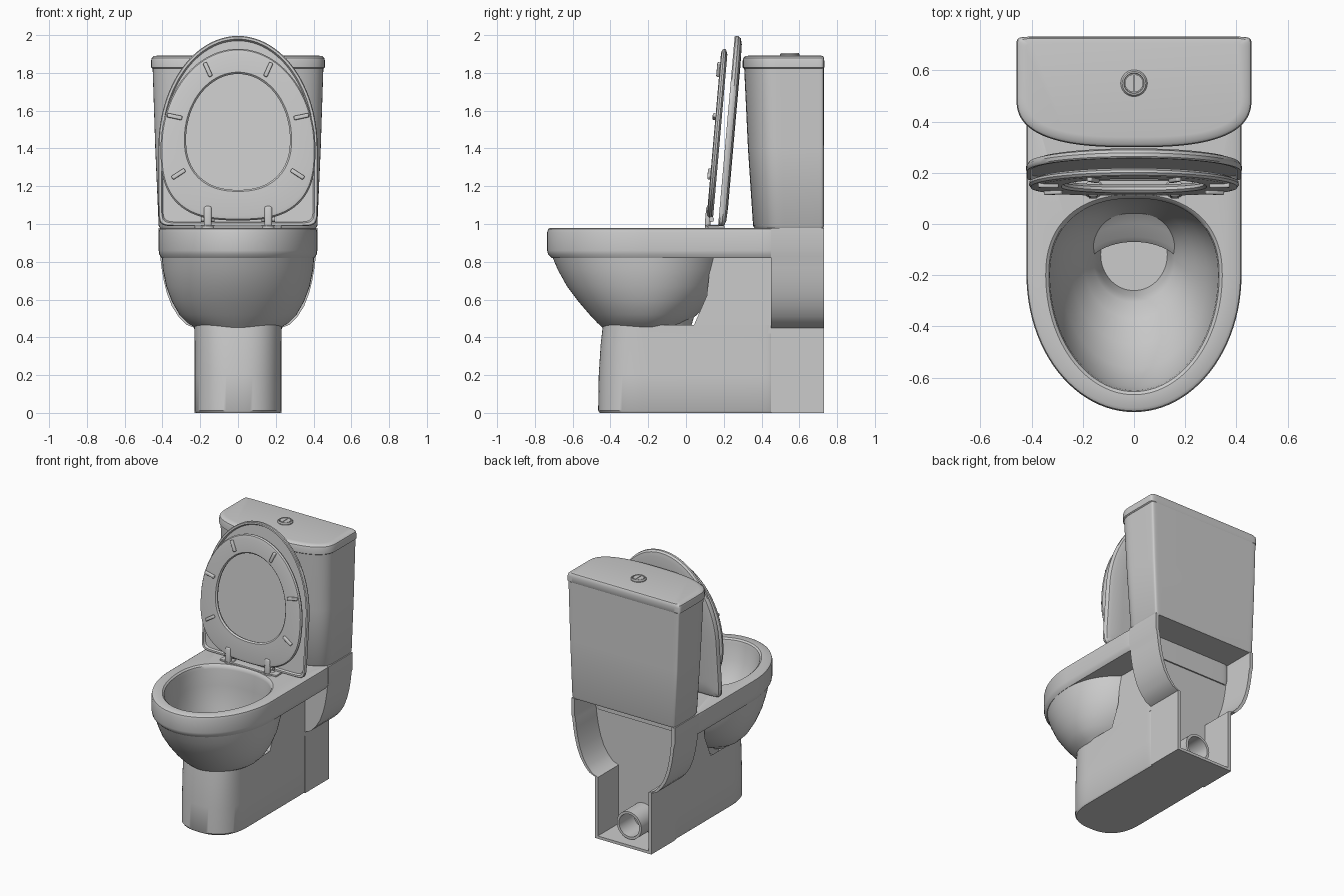
import bpy, bmesh, math
from mathutils import Matrix

if "Cube" in bpy.data.objects:
    bpy.data.objects.remove(bpy.data.objects["Cube"])

N = 96


def outline(hw, yf, ym, yb, z, nf=2.0, nb=2.0):
    """Egg/D-shaped ring: half width, front y, widest y, back y, height, roundness front/back."""
    pts = []
    for i in range(N):
        t = 2 * math.pi * i / N
        c, s = math.cos(t), math.sin(t)
        n = nb if s > 0 else nf
        r = (yb - ym) if s > 0 else (ym - yf)
        x = math.copysign(abs(c) ** (2 / n), c) * hw if abs(c) > 1e-9 else 0
        y = math.copysign(abs(s) ** (2 / n), s) * r if abs(s) > 1e-9 else 0
        pts.append((x, ym + y, z))
    return pts


def finish(name, bm, matrix=None, angle=35):
    bmesh.ops.recalc_face_normals(bm, faces=bm.faces)
    me = bpy.data.meshes.new(name)
    bm.to_mesh(me)
    bm.free()
    ob = bpy.data.objects.new(name, me)
    bpy.context.collection.objects.link(ob)
    if matrix:
        ob.matrix_world = matrix
    bpy.ops.object.select_all(action='DESELECT')
    ob.select_set(True)
    bpy.context.view_layer.objects.active = ob
    bpy.ops.object.shade_smooth_by_angle(angle=math.radians(angle))
    return ob


def loft(name, rings, cap_start=True, cap_end=True, closed=False, matrix=None):
    bm = bmesh.new()
    vs = [[bm.verts.new(p) for p in r] for r in rings]
    pairs = list(zip(vs, vs[1:])) + ([(vs[-1], vs[0])] if closed else [])
    for a, b in pairs:
        for i in range(N):
            j = (i + 1) % N
            bm.faces.new((a[i], a[j], b[j], b[i]))
    if not closed:
        if cap_start:
            bm.faces.new(vs[0])
        if cap_end:
            bm.faces.new(vs[-1])
    return finish(name, bm, matrix)


def prism(name, pts, to3d, a, b):
    """Extrude a 2D polygon between depths a and b."""
    bm = bmesh.new()
    f = [bm.verts.new(to3d(p, a)) for p in pts]
    g = [bm.verts.new(to3d(p, b)) for p in pts]
    n = len(pts)
    bm.faces.new(f)
    bm.faces.new(g)
    for i in range(n):
        bm.faces.new((f[i], f[(i + 1) % n], g[(i + 1) % n], g[i]))
    return finish(name, bm)


def box(name, size, matrix, bevel=0.0):
    bm = bmesh.new()
    bmesh.ops.create_cube(bm, size=1)
    bmesh.ops.scale(bm, vec=size, verts=bm.verts)
    if bevel:
        bmesh.ops.bevel(bm, geom=bm.edges[:], offset=bevel, segments=3, affect='EDGES', profile=0.5)
    return finish(name, bm, matrix)


# Bowl: well, inner wall, rim with deck, then outer underside
inner = [(.13, -.26, -.12, 0, .30), (.145, -.28, -.13, .01, .39), (.158, -.305, -.14, .022, .44),
         (.19, -.37, -.17, .04, .50), (.24, -.47, -.19, .065, .59), (.285, -.565, -.2, .085, .70),
         (.32, -.635, -.2, .10, .83), (.328, -.65, -.2, .10, .95), (.333, -.655, -.2, .105, .97),
         (.345, -.667, -.2, .115, .98)]
deck = [(.405, -.718, -.2, .50, .98), (.416, -.73, -.2, .50, .973), (.42, -.735, -.2, .50, .955),
        (.42, -.735, -.2, .50, .86), (.417, -.73, -.2, .50, .84), (.405, -.71, -.2, .50, .82)]
under = [(.403, -.705, -.2, .22, .82), (.398, -.68, -.2, .205, .76), (.38, -.63, -.2, .175, .67),
         (.35, -.57, -.2, .125, .59), (.31, -.51, -.2, .06, .52), (.265, -.468, -.2, .0, .475),
         (.225, -.44, -.2, -.05, .45), (.20, -.42, -.2, -.07, .43)]
loft("bowl", [outline(*r, nb=2.3) for r in inner] + [outline(*r, nb=24) for r in deck]
     + [outline(*r) for r in under], cap_end=False)

# Pedestal: foot, and the block that rises behind the bowl
foot = [(.222, -.457, -.2, .46, 0), (.23, -.465, -.2, .46, .012), (.23, -.462, -.2, .46, .2),
        (.23, -.452, -.2, .46, .36), (.232, -.44, -.2, .46, .465)]
loft("pedestal", [outline(*r, nf=2.5, nb=40) for r in foot], cap_end=False)
prism("pedestal_back_block", [(-.06, .42), (.47, .42), (.47, .84), (.135, .84), (.11, .62), (.04, .46)],
      lambda p, d: (d, p[0], p[1]), -.23, .23)

# Open bay at the back with curved side wings
half = [(.23, 0), (.23, .45), (.275, .468), (.315, .51), (.35, .565), (.375, .63), (.393, .70),
        (.405, .77), (.412, .83), (.42, .86), (.42, .978)]
half_in = [(x - .025, max(z, .02)) for x, z in half]
mirror = lambda pts: [(-x, z) for x, z in reversed(pts)]
to_y = lambda p, d: (p[0], d, p[1])
prism("rear_wings", mirror(half) + half + half_in[::-1] + mirror(half_in)[::-1], to_y, .45, .73)
prism("rear_bay_wall", mirror(half[:-1]) + half[:-1], to_y, .45, .49)

# Outlet pipe inside the bay
rad = [(.10, 0), (.10, .19), (.082, .19), (.082, 0)]
loft("outlet_pipe", [outline(r, -r, 0, r, z) for r, z in rad], closed=True,
     matrix=Matrix.Translation((0, .47, .125)) @ Matrix.Rotation(math.radians(-90), 4, 'X'))

# Cistern and its lid
tank = [(.41, .365, .52, .725, .975), (.42, .355, .52, .73, .99), (.438, .328, .51, .73, 1.4),
        (.452, .308, .5, .73, 1.825)]
loft("cistern", [outline(*r, nf=2.7, nb=40) for r in tank])
lid = [(.452, .308, .5, .728, 1.822), (.46, .30, .5, .732, 1.828), (.46, .30, .5, .732, 1.865),
       (.456, .304, .5, .73, 1.88), (.445, .315, .5, .725, 1.889), (.42, .34, .5, .71, 1.892)]
loft("cistern_lid", [outline(*r, nf=2.7, nb=30) for r in lid])

# Flush button: collar with two half buttons
col = [(.052, 1.885), (.052, 1.898), (.046, 1.906), (.040, 1.906), (.038, 1.898)]
loft("button_collar", [outline(r, .55 - r, .55, .55 + r, z) for r, z in col])
for side in (-1, 1):
    arc = [(side * (.002 + .034 * math.sin(math.pi * i / 16)), .55 + .034 * math.cos(math.pi * i / 16))
           for i in range(17)]
    prism("flush_button", arc, lambda p, d: (p[0], p[1], d), 1.89, 1.905)


def raised(y, z):
    """Places a flat part upright, leaning back on its hinge."""
    return Matrix.Translation((0, y, z)) @ Matrix.Rotation(math.radians(-95), 4, 'X')


# Raised cover with a shallow lip on its inner face
cov = [(.398, -.985, -.42, -.022, .014), (.405, -.993, -.42, -.015, .0), (.417, -1.005, -.42, -.003, .0),
       (.421, -1.01, -.42, 0, .006), (.421, -1.01, -.42, 0, .02), (.412, -1.0, -.42, -.008, .033),
       (.385, -.97, -.42, -.03, .041), (.30, -.85, -.42, -.10, .044)]
loft("seat_cover", [outline(*r, nb=20) for r in cov], matrix=raised(.17, .99))

# Raised seat ring
so = [(.385, -.885, -.38, -.025, .0), (.403, -.905, -.38, -.007, .004), (.41, -.912, -.38, 0, .014),
      (.408, -.91, -.38, -.002, .024), (.385, -.885, -.38, -.025, .034)]
si = [(.305, -.808, -.43, -.132, .034), (.278, -.781, -.43, -.159, .022), (.275, -.778, -.43, -.162, .010),
      (.284, -.787, -.43, -.153, .0)]
seat_m = raised(.108, 1.02)
loft("seat", [outline(*r, nb=2.7) for r in so] + [outline(*r, nb=2.3) for r in si],
     closed=True, matrix=seat_m)

# Seat bumpers
for bx, by, ang in ((.16, -.80, 66), (.335, -.55, 12), (.315, -.245, -33)):
    for s in (-1, 1):
        m = Matrix.Translation((s * bx, by, -.003)) @ Matrix.Rotation(math.radians(-ang * s), 4, 'Z')
        box("seat_bumper", (.08, .022, .024), seat_m @ m, .006)

# Hinge plate, posts and pivots
box("hinge_plate", (.46, .09, .014), Matrix.Translation((0, .16, .985)), .004)
for s in (-1, 1):
    loft("hinge_foot", [outline(r, -r, 0, r, z) for r, z in ((.04, 0), (.04, .012), (.032, .018))],
         matrix=Matrix.Translation((s * .16, .14, .978)))
    box("hinge_post", (.042, .03, .11), Matrix.Translation((s * .16, .118, 1.04))
        @ Matrix.Rotation(math.radians(-5), 4, 'X'), .012)
    loft("hinge_pivot", [outline(.014, -.014, 0, .014, z) for z in (-.035, .035)],
         matrix=Matrix.Translation((s * .16, .135, 1.025)) @ Matrix.Rotation(math.radians(90), 4, 'Y'))
